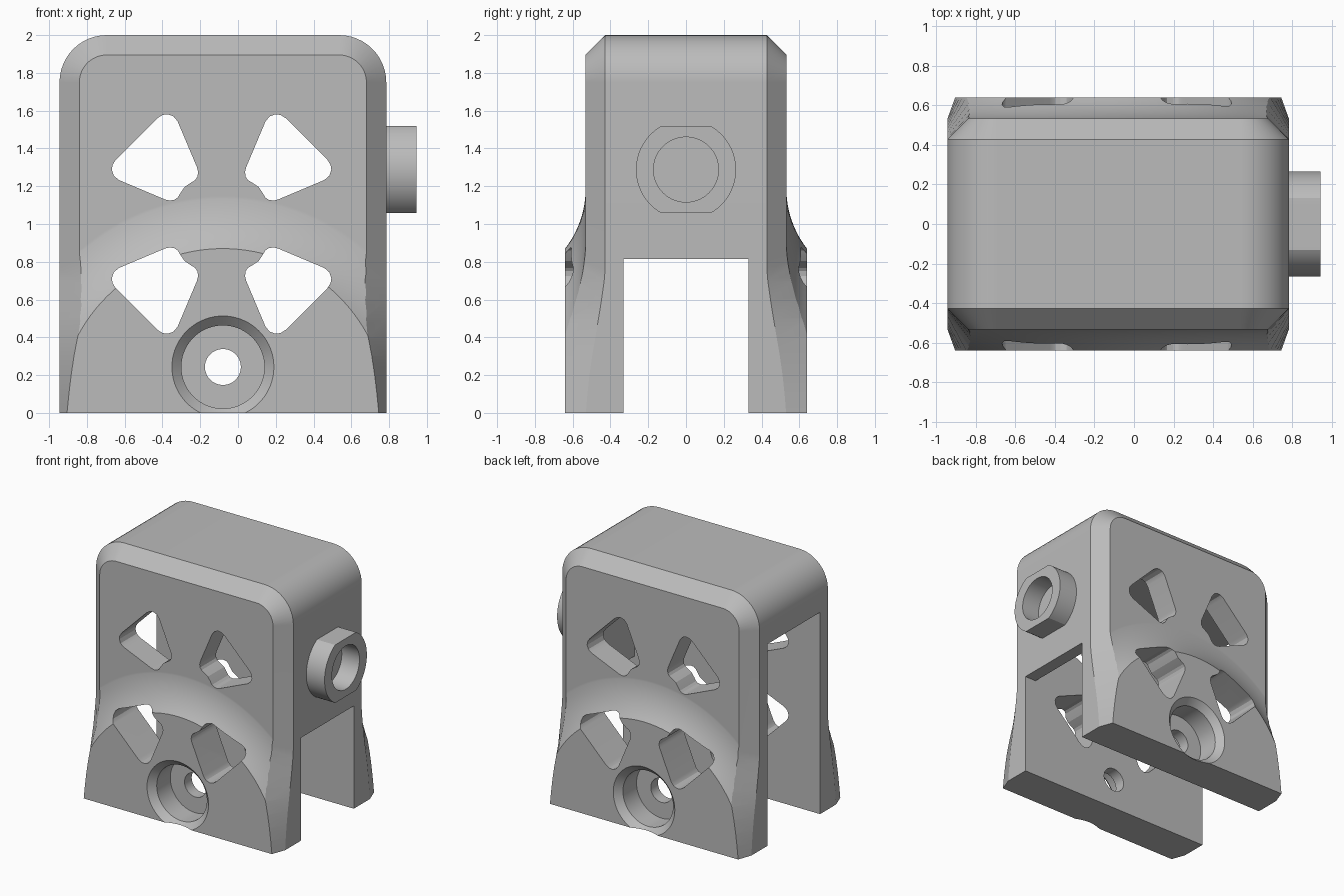
import bpy, bmesh
from math import sin, cos, pi, radians

if "Cube" in bpy.data.objects:
    bpy.data.objects.remove(bpy.data.objects["Cube"])

grey = bpy.data.materials.new("plain_grey")
grey.use_nodes = True
COLOUR = (0.5, 0.5, 0.5, 1)
grey.diffuse_color = COLOUR
grey.node_tree.nodes["Principled BSDF"].inputs["Base Color"].default_value = COLOUR

CX = -0.08           # centre line of the housing
HALF = 0.865         # half width
HEIGHT = 2.0
FRONT = 0.533        # upper front plane
BULGE = 0.64         # lower front plane
CHAMFER = 0.105
SLOT = 0.33          # half depth of the cavity


def loft(name, rings):
    """Closed solid through rings of equal point count."""
    bm = bmesh.new()
    loops = [[bm.verts.new(p) for p in ring] for ring in rings]
    n = len(loops[0])
    for a, b in zip(loops, loops[1:]):
        for i in range(n):
            j = (i + 1) % n
            bm.faces.new((a[i], a[j], b[j], b[i]))
    bm.faces.new(loops[0])
    bm.faces.new(loops[-1])
    bmesh.ops.recalc_face_normals(bm, faces=bm.faces)
    mesh = bpy.data.meshes.new(name)
    bm.to_mesh(mesh)
    bm.free()
    mesh.materials.append(grey)
    obj = bpy.data.objects.new(name, mesh)
    bpy.context.collection.objects.link(obj)
    return obj


def slab(name, points, y0, y1):
    """Outline in x and z, extruded along y."""
    return loft(name, [[(x, y, z) for x, z in points] for y in (y0, y1)])


def lathe(name, x, z, profile, n=72):
    """Turned solid about a y axis; profile holds (y, radius)."""
    turn = [2 * pi * i / n for i in range(n)]
    return loft(name, [[(x + r * cos(t), y, z + r * sin(t)) for t in turn]
                       for y, r in profile])


def combine(target, tool, operation):
    mod = target.modifiers.new(operation.lower(), "BOOLEAN")
    mod.operation, mod.object, mod.solver = operation, tool, "EXACT"
    bpy.context.view_layer.objects.active = target
    bpy.ops.object.modifier_apply(modifier=mod.name)
    bpy.data.objects.remove(tool)


def arch(inset, y, radius=0.25, steps=12):
    """Housing outline with rounded top corners."""
    w, top, r = HALF - inset, HEIGHT - inset, radius - inset
    right = [(w - r + r * cos(t), top - r + r * sin(t))
             for t in (pi / 2 * i / steps for i in range(steps + 1))]
    right = [(w, 0)] + right
    pts = right + [(-x, z) for x, z in reversed(right)]
    return [(CX + x, y, z) for x, z in pts]


# Upper housing with chamfered front and back rims
body = loft("housing", [arch(CHAMFER, -FRONT), arch(0, CHAMFER - FRONT),
                        arch(0, FRONT - CHAMFER), arch(CHAMFER, FRONT)])

# Round flare around the foot: flat disc with a concave skirt
SWEEP, R = radians(38), 0.52
skirt = []
for i in range(13):
    t = SWEEP * (1 - i / 12)
    skirt.append((0.531 + (BULGE - 0.531) * (1 - cos(t)) / (1 - cos(SWEEP)),
                  1.19 - R * sin(t)))
profile = [(-y, r) for y, r in skirt] + list(reversed(skirt))
flare = lathe("flare", CX, 0, profile, 128)

# Side bevel of the flare, opening toward the bottom: z, front half width, side edge
rows = [(0, 0.825, 0.53), (0.1, 0.815, 0.522), (0.2, 0.803, 0.511),
        (0.3, 0.788, 0.497), (0.4, 0.769, 0.48), (0.5, 0.738, 0.463),
        (0.6, 0.705, 0.447), (0.7, 0.675, 0.433), (0.8, 0.655, 0.425),
        (1.3, 0.655, 0.425)]
rings = []
for z, hx, ys in rows:
    quarter = [(HALF, ys), (hx, BULGE + 0.001)]
    half = quarter + [(-x, y) for x, y in reversed(quarter)]
    rings.append([(CX + x, y, z) for x, y in half + [(-x, -y) for x, y in half]])
combine(flare, loft("bevel", rings), "INTERSECT")
combine(body, flare, "UNION")

# Cavity: tall opening on one side, low opening under the wall on the other
cavity = [(-1.2, -0.1), (1.2, -0.1), (1.2, 0.815), (0.685, 0.815),
          (0.685, 1.6), (-1.2, 1.6)]
combine(body, slab("cavity", cavity, -SLOT, SLOT), "DIFFERENCE")

# Four rounded kite windows, mirrored about their common centre
arm = [(0.34, 0.56), (0.313, 0.577), (0.286, 0.581), (0.255, 0.57),
       (0.233, 0.544), (0.13, 0.3), (0.124, 0.275), (0.128, 0.25),
       (0.14, 0.232), (0.165, 0.217)]
kite = arm + [(0.196, 0.196)] + [(z, x) for x, z in reversed(arm)]
for sx in (-1, 1):
    for sz in (-1, 1):
        pts = [(CX - 0.007 + sx * x, 1.0 + sz * z) for x, z in kite]
        combine(body, slab("window", pts, -1, 1), "DIFFERENCE")

# Bolt holes: bevelled mouth, counterbore and through hole on each plate
for s in (-1, 1):
    bore = [(s * 0.7, 0.33), (s * 0.59, 0.22), (s * 0.42, 0.22),
            (s * 0.42, 0.095), (s * 0.2, 0.095)]
    combine(body, lathe("bolt_hole", CX, 0.243, bore), "DIFFERENCE")

# Side boss: round with flat top and bottom, blind hole
BZ, BR, FLAT = 1.288, 0.265, 0.23


def boss_ring(x, r, flat):
    turn = [2 * pi * i / 96 for i in range(96)]
    return [(x, r * cos(t), BZ + max(-flat, min(flat, r * sin(t)))) for t in turn]


boss = loft("side_boss", [boss_ring(x, BR, FLAT) for x in (0.74, 0.945)])
combine(boss, loft("boss_hole", [boss_ring(x, 0.172, 1) for x in (0.79, 1.1)]),
        "DIFFERENCE")

# Smooth curved areas, keep edges crisp
for obj in (body, boss):
    bpy.ops.object.select_all(action="DESELECT")
    obj.select_set(True)
    bpy.context.view_layer.objects.active = obj
    bpy.ops.object.shade_smooth_by_angle(angle=radians(18))
    obj.modifiers.new("even_shading", "WEIGHTED_NORMAL").keep_sharp = True
